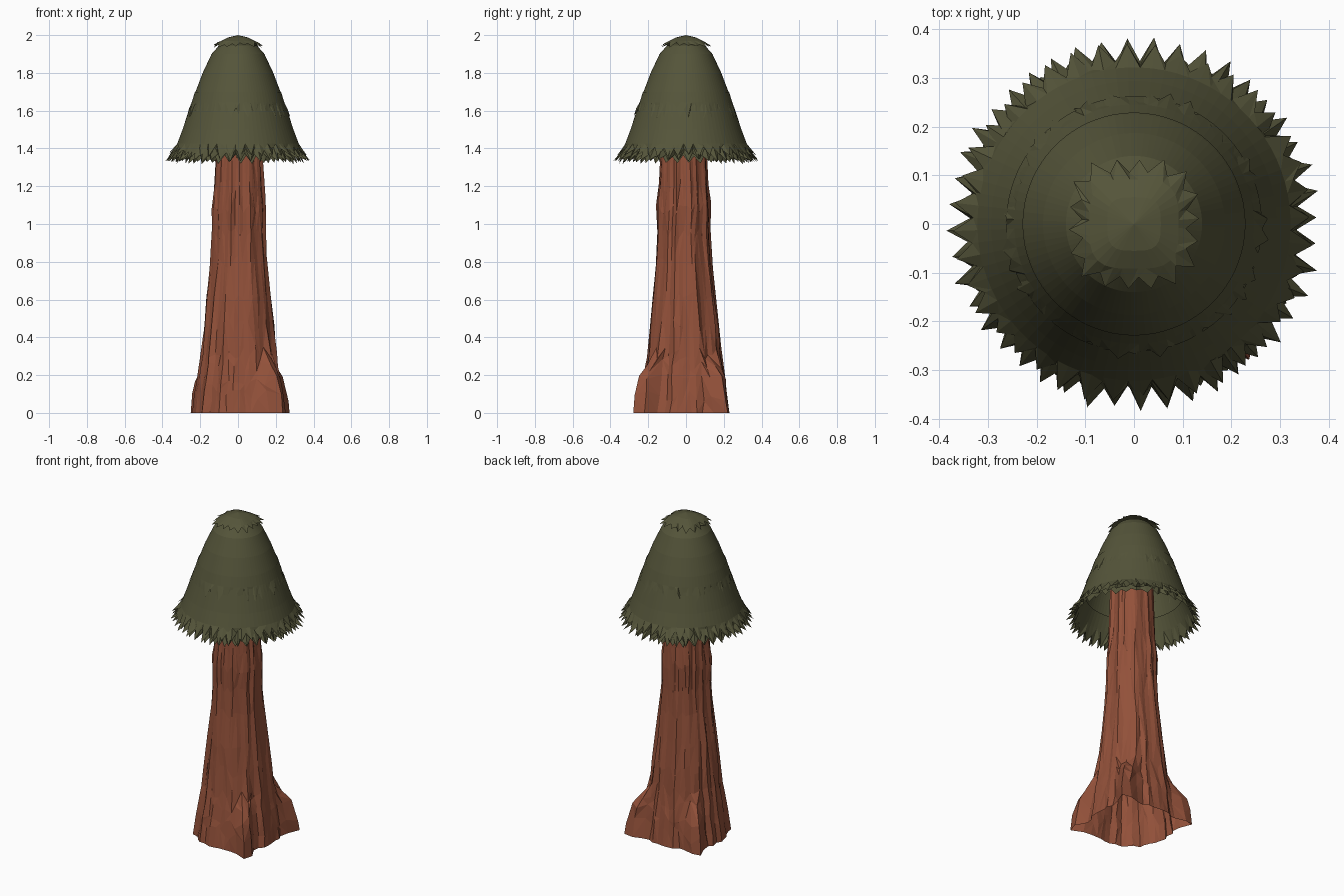
import bpy, bmesh, math, random

if "Cube" in bpy.data.objects:
    bpy.data.objects.remove(bpy.data.objects["Cube"])

random.seed(7)


def material(name, rgb):
    m = bpy.data.materials.new(name)
    m.diffuse_color = (*rgb, 1)
    m.use_nodes = True
    m.node_tree.nodes["Principled BSDF"].inputs["Base Color"].default_value = m.diffuse_color
    return m


BARK = material("red_brown_bark", (0.29, 0.082, 0.042))
LEAF = material("dark_olive_leaf", (0.09, 0.09, 0.042))


def loft(name, rings, mat, apex=None):
    """Skin a list of closed rings (bottom to top), with an optional top point."""
    bm = bmesh.new()
    vs = [[bm.verts.new(p) for p in ring] for ring in rings]
    n = len(vs[0])
    for a, b in zip(vs, vs[1:]):
        for i in range(n):
            j = (i + 1) % n
            if random.random() < 0.5:
                bm.faces.new((a[i], a[j], b[j]))
                bm.faces.new((a[i], b[j], b[i]))
            else:
                bm.faces.new((a[i], a[j], b[i]))
                bm.faces.new((a[j], b[j], b[i]))
    if apex:
        tip = bm.verts.new(apex)
        for i in range(n):
            bm.faces.new((vs[-1][i], vs[-1][(i + 1) % n], tip))
    me = bpy.data.meshes.new(name)
    bm.to_mesh(me)
    bm.free()
    me.materials.append(mat)
    ob = bpy.data.objects.new(name, me)
    bpy.context.collection.objects.link(ob)
    return ob


def lerp(table, z):
    for (z0, r0), (z1, r1) in zip(table, table[1:]):
        if z <= z1:
            return r0 + (r1 - r0) * (z - z0) / (z1 - z0)
    return table[-1][1]


# Trunk: open-ended, ridged bark with three blunt buttress roots
TRUNK = [(0, .245), (.1, .232), (.2, .217), (.3, .2), (.45, .187), (.6, .172),
         (.8, .15), (1.0, .138), (1.1, .145), (1.2, .131), (1.35, .124), (1.6, .118)]
ROOT = [(0, .365), (.1, .35), (.18, .33), (.24, .275), (.31, .2), (.4, .1)]
ROOT_ANGLES = [(-47, 1.0), (43, 1.0), (137, .93)]
SEG = 44
ridge = [random.uniform(-1, 1) for _ in range(SEG)]
rings = []
levels = [0, .09, .18, .25, .32, .46, .62, .8, .95, 1.08, 1.2, 1.36, 1.6]
for k, z in enumerate(levels):
    ring = []
    for i in range(SEG):
        a = 2 * math.pi * i / SEG
        inner = 0 < k < len(levels) - 1
        zz = z + (random.uniform(-.035, .035) if inner else 0)
        r = lerp(TRUNK, zz)
        ridge[i] = max(-1, min(1, ridge[i] + random.uniform(-.5, .5)))
        amp = .055 if z > .3 else .045
        r *= 1 + amp * ridge[i]
        for deg, s in ROOT_ANGLES:
            d = (a - math.radians(deg) + math.pi) % (2 * math.pi) - math.pi
            extra = lerp(ROOT, zz) * s - lerp(TRUNK, zz)
            if extra > 0:
                r += extra * math.exp(-(d / .17) ** 2)
        t = random.uniform(-.03, .03)
        lean = -.014 if z > .5 else -.01
        ring.append((r * math.cos(a + t) + .006, r * math.sin(a + t) + lean, zz))
    rings.append(ring)
loft("trunk", rings, BARK)


def leaf_shell(name, spikes, tip, notch, profile, apex, square=0.0):
    """Drooping shell whose lowest edge is a ring of pointed leaf tips."""
    n = spikes * 2

    def ring(r, z, r2=None, z2=None, jit=0.0):
        pts = []
        for i in range(n):
            a = 2 * math.pi * (i + .5) / n
            rr, zz = (r, z) if i % 2 == 0 or r2 is None else (r2, z2)
            rr *= 1 + random.uniform(-jit, jit)
            zz += random.uniform(-jit, jit) * .35
            c, s = math.cos(a), math.sin(a)
            p = 2 + 4 * square
            rr /= (abs(c) ** p + abs(s) ** p) ** (1 / p)
            pts.append((rr * c, rr * s, zz))
        return pts

    rs = [ring(*tip, *notch, jit=.022)]
    rs += [ring(r, z) for r, z in profile]
    return loft(name, rs, LEAF, apex)


# Main canopy: tall bell
leaf_shell("canopy_bell", 44, (.382, 1.335), (.338, 1.372),
           [(.325, 1.41), (.29, 1.5), (.258, 1.6), (.225, 1.7),
            (.187, 1.8), (.14, 1.9), (.1, 1.945)], (0, 0, 1.975))
# Second row of leaf tips above the rim
leaf_shell("canopy_rim_tips", 40, (.368, 1.362), (.333, 1.402),
           [(.322, 1.425), (.294, 1.5), (.262, 1.597)], None)
# Shorter tips tucked just under the rim
leaf_shell("canopy_under_tips", 36, (.352, 1.325), (.33, 1.36),
           [(.31, 1.42), (.275, 1.5)], None)
# Fine ragged edge halfway up the bell
leaf_shell("canopy_mid_tips", 40, (.273, 1.562), (.258, 1.607),
           [(.246, 1.642), (.228, 1.7)], None)
# Squarish ragged cap at the very top
leaf_shell("canopy_cap", 18, (.134, 1.94), (.108, 1.955),
           [(.092, 1.968), (.055, 1.987)], (0, 0, 2.0), square=.35)
